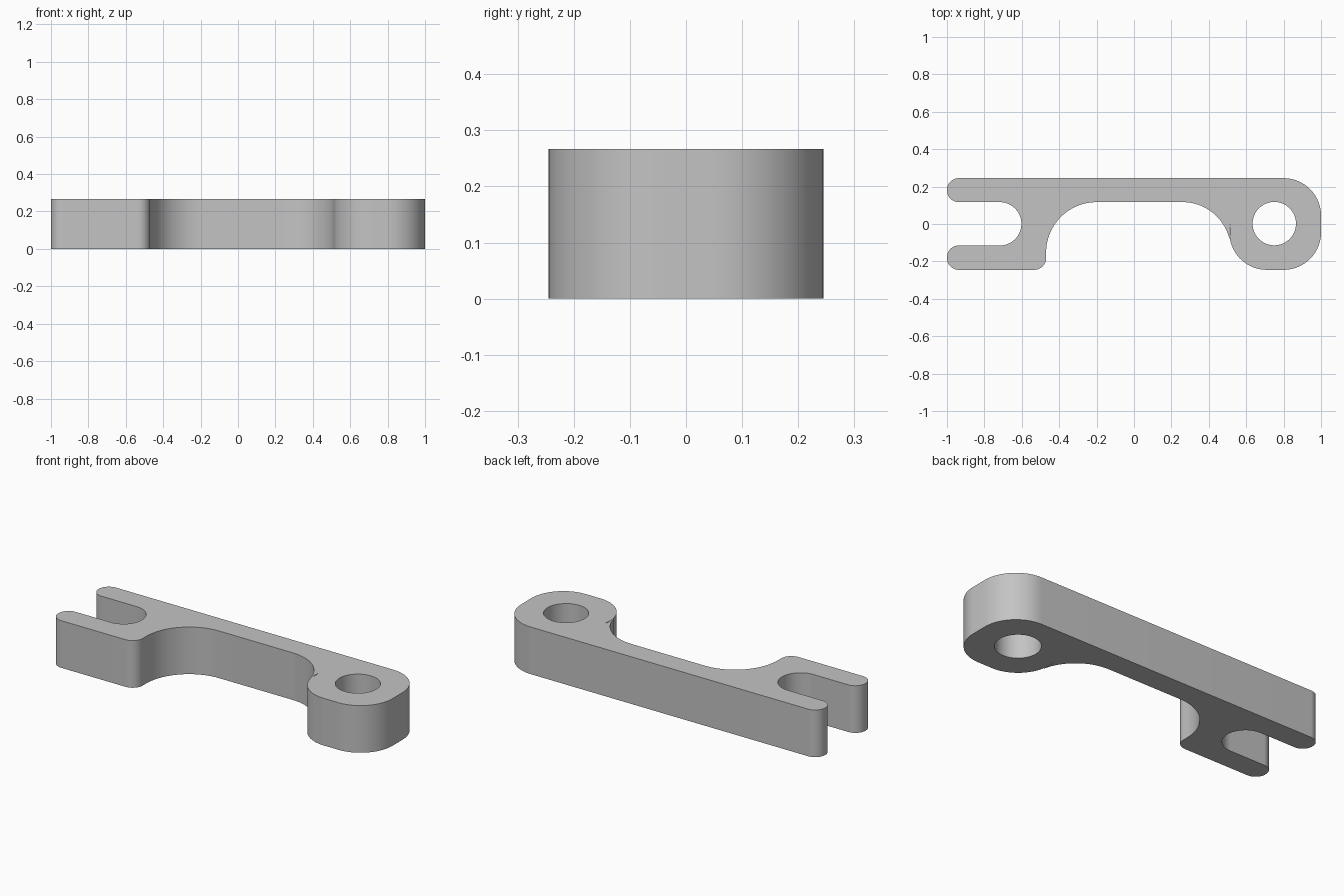
import bpy, bmesh
from math import sin, cos, radians
from mathutils import Vector

cube = bpy.data.objects.get("Cube")
if cube:
    bpy.data.objects.remove(cube, do_unlink=True)

HEIGHT = 0.267
HALF = 0.245      # half depth of the bar
TIP = 0.063       # rounding of the fork tips
BOSS = 0.2        # rounding of the boss


def arc(cx, cy, r, start, end, step=5):
    """Points along an arc, angles in degrees."""
    n = max(2, round(abs(end - start) / step))
    angles = [radians(start + (end - start) * i / n) for i in range(n + 1)]
    return [(cx + r * cos(a), cy + r * sin(a)) for a in angles]


def add_loop(bm, points):
    """Closed loop of edges, skipping coincident points."""
    clean = []
    for p in points:
        if not clean or (Vector(p) - Vector(clean[-1])).length > 1e-4:
            clean.append(p)
    verts = [bm.verts.new((x, y, 0)) for x, y in clean]
    return [bm.edges.new((v, verts[i - 1])) for i, v in enumerate(verts)]


# Outline, clockwise from the back fork tip
edge = HALF - TIP
outline = (
    arc(-1 + TIP, edge, TIP, 180, 90)                 # back fork tip
    + arc(1 - BOSS, HALF - BOSS, BOSS, 90, 0)         # boss, back corner
    + arc(1 - BOSS, BOSS - HALF, BOSS, 0, -90)        # boss, front corner
    + arc(0.71, BOSS - HALF, BOSS, -90, -192.5)       # boss, inner corner
    + arc(0.26, -0.14, 0.257, 12.5, 90)               # recess beside boss
    + arc(-0.2, -0.153, 0.27, 90, 180)                # recess beside fork
    + arc(-0.47 - TIP, -edge, TIP, 0, -90)            # fork foot
    + arc(-1 + TIP, -edge, TIP, -90, -180)            # front fork tip
    + arc(-1 + TIP, -0.115 - TIP, TIP, 180, 90)
    + arc(-0.718, 0.001, 0.116, -90, 90)              # fork slot
    + arc(-1 + TIP, 0.117 + TIP, TIP, -90, -180)
)
hole = arc(0.75, 0.002, 0.116, 0, 355)

bm = bmesh.new()
edges = add_loop(bm, outline) + add_loop(bm, hole)
bmesh.ops.triangle_fill(bm, edges=edges, use_beauty=True, normal=(0, 0, 1))
for f in bm.faces:
    f.normal_update()
    if f.normal.z < 0:
        f.normal_flip()
mesh = bpy.data.meshes.new("lever_arm")
bm.to_mesh(mesh)
bm.free()

lever = bpy.data.objects.new("lever_arm", mesh)
bpy.context.collection.objects.link(lever)
bpy.ops.object.select_all(action='DESELECT')
lever.select_set(True)
bpy.context.view_layer.objects.active = lever

# Thickness
solid = lever.modifiers.new("thickness", 'SOLIDIFY')
solid.thickness = HEIGHT
solid.offset = 1
bpy.ops.object.modifier_apply(modifier=solid.name)
bpy.ops.object.shade_smooth_by_angle(angle=radians(30))

# Plain grey material
grey = bpy.data.materials.new("plain_grey")
grey.use_nodes = True
colour = (0.55, 0.55, 0.55, 1)
grey.diffuse_color = colour
grey.node_tree.nodes["Principled BSDF"].inputs["Base Color"].default_value = colour
lever.data.materials.append(grey)
